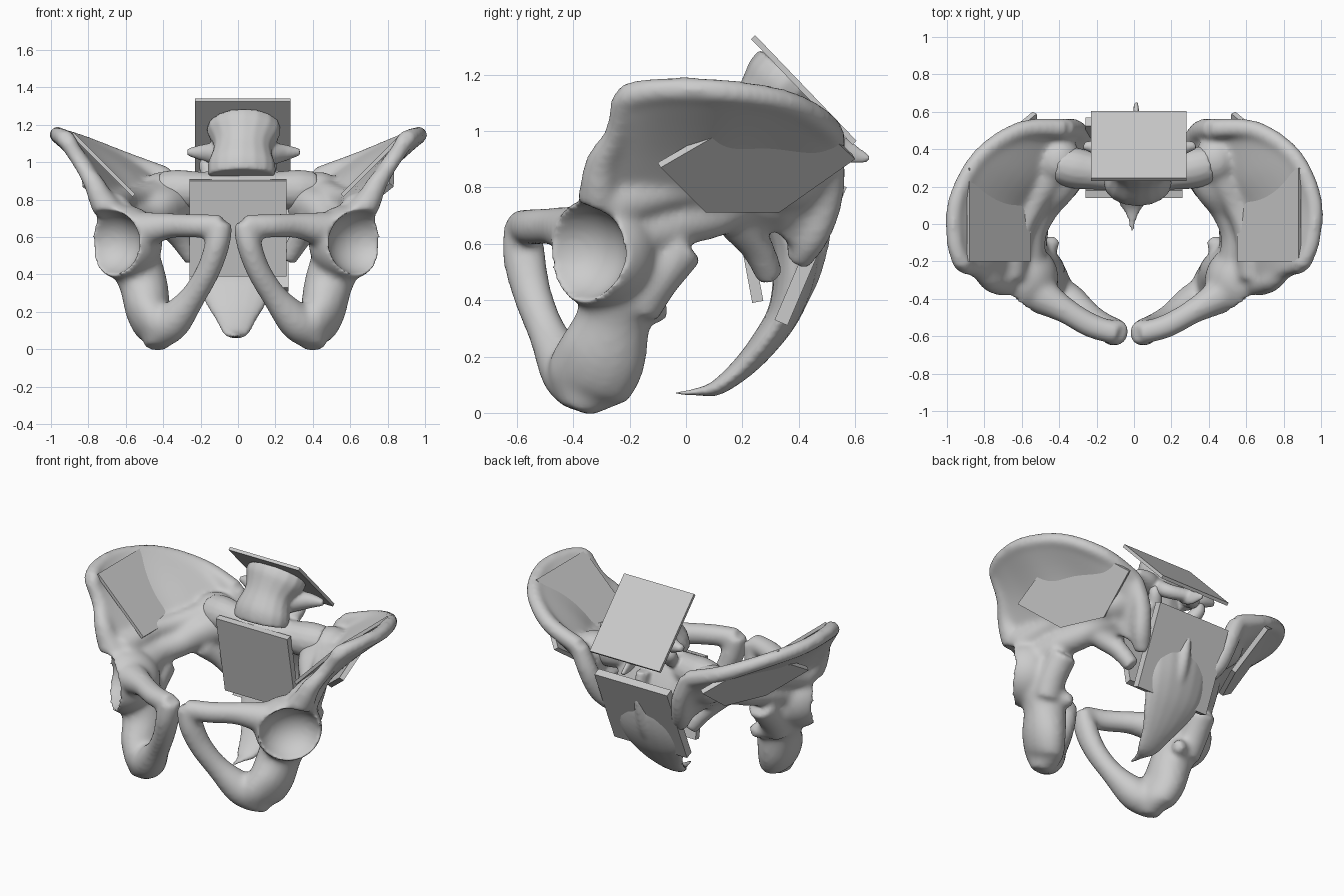
import bpy, bmesh, math
from mathutils import Vector, Matrix

cube = bpy.data.objects.get("Cube")
if cube:
    bpy.data.objects.remove(cube)

bone = bpy.data.materials.new("bone_grey")
bone.use_nodes = True
GREY = (0.6, 0.6, 0.6, 1)
bone.diffuse_color = GREY
bone.node_tree.nodes["Principled BSDF"].inputs["Base Color"].default_value = GREY


def spline(pts, n=6):
    """Smooth curve through points of any dimension."""
    out = []
    for i in range(len(pts) - 1):
        a, b, c, d = (pts[min(max(i + k, 0), len(pts) - 1)] for k in (-1, 0, 1, 2))
        for j in range(n):
            t = j / n
            out.append([q + t / 2 * (r - p + t * (2 * p - 5 * q + 4 * r - s + t * (3 * (q - r) + s - p)))
                        for p, q, r, s in zip(a, b, c, d)])
    return out + [list(pts[-1])]


def tube(bm, pts, side=(1, 0, 0), seg=16):
    """Loft of ellipses; each point is x, y, z, radius along side, other radius."""
    path = spline([p if len(p) == 5 else (*p, p[3]) for p in pts])
    rings = []
    for i, p in enumerate(path):
        tan = Vector(path[min(i + 1, len(path) - 1)][:3]) - Vector(path[max(i - 1, 0)][:3])
        tan.normalize()
        v = tan.cross(Vector(side)).normalized()
        u = v.cross(tan)
        ang = [2 * math.pi * k / seg for k in range(seg)]
        rings.append([bm.verts.new(Vector(p[:3]) + u * p[3] * math.cos(a) + v * p[4] * math.sin(a))
                      for a in ang])
    for a, b in zip(rings, rings[1:]):
        for k in range(seg):
            bm.faces.new((a[k], a[(k + 1) % seg], b[(k + 1) % seg], b[k]))
    bm.faces.new(rings[0][::-1])
    bm.faces.new(rings[-1])


def blob(bm, loc, size):
    m = Matrix.Translation(loc) @ Matrix.Diagonal((*size, 1))
    bmesh.ops.create_uvsphere(bm, u_segments=32, v_segments=20, radius=1, matrix=m)


def sheet(bm, columns, thick):
    """Curved slab through columns of points."""
    rows = [spline(c) for c in columns]
    cols = [spline(r) for r in zip(*rows)]
    sub = bmesh.new()
    grid = [[sub.verts.new(p) for p in c] for c in cols]
    for a, b in zip(grid, grid[1:]):
        for k in range(len(a) - 1):
            sub.faces.new((a[k], a[k + 1], b[k + 1], b[k]))
    sub.normal_update()
    for v in sub.verts:
        v.co -= v.normal * thick / 2
    bmesh.ops.solidify(sub, geom=sub.faces[:], thickness=-thick)
    bmesh.ops.recalc_face_normals(sub, faces=sub.faces[:])
    tmp = bpy.data.meshes.new("slab")
    sub.to_mesh(tmp)
    sub.free()
    bm.from_mesh(tmp)
    bpy.data.meshes.remove(tmp)


def add(name, bm):
    me = bpy.data.meshes.new(name)
    bmesh.ops.recalc_face_normals(bm, faces=bm.faces[:])
    bm.to_mesh(me)
    bm.free()
    me.materials.append(bone)
    ob = bpy.data.objects.new(name, me)
    bpy.context.collection.objects.link(ob)
    return ob


def fuse(ob, voxel, smooth, cutter=None, mirror=False):
    """Melt the overlapping volumes into one smooth skin."""
    m = ob.modifiers.new("fuse", "REMESH")
    m.mode, m.voxel_size = "VOXEL", voxel
    if cutter:
        b = ob.modifiers.new("cut", "BOOLEAN")
        b.operation, b.object = "DIFFERENCE", cutter
        r = ob.modifiers.new("refuse", "REMESH")
        r.mode, r.voxel_size = "VOXEL", voxel
    s = ob.modifiers.new("soften", "SMOOTH")
    s.factor, s.iterations = 0.5, smooth
    if mirror:
        ob.modifiers.new("mirror", "MIRROR").use_mirror_merge = False
    bpy.context.view_layer.update()
    me = bpy.data.meshes.new_from_object(ob.evaluated_get(bpy.context.evaluated_depsgraph_get()))
    ob.modifiers.clear()
    ob.data = me
    me.materials.clear()
    me.materials.append(bone)
    me.shade_smooth()
    if cutter:
        bpy.data.objects.remove(cutter)


# Hip bones: flared wing with a thick crest
crest = [(.905, -.22, 1.12), (.955, -.09, 1.145), (.955, .13, 1.14), (.84, .36, 1.1), (.63, .5, 1.01), (.4, .51, .92)]
middle = [(.8, -.27, .96), (.75, -.1, .93), (.695, .1, .91), (.575, .27, .89), (.44, .41, .83), (.34, .47, .75)]
base = [(.67, -.3, .76), (.57, -.15, .69), (.51, .03, .68), (.44, .15, .68), (.35, .3, .66), (.28, .38, .58)]
bm = bmesh.new()
sheet(bm, list(zip(base, middle, crest)), .08)
crest_size = [.05, .045, .045, .045, .05, .055]
tube(bm, [(*p, r) for p, r in zip(crest, crest_size)], (0, 0, 1))
tube(bm, [(.905, -.215, 1.12, .05), (.83, -.25, .99, .04), (.76, -.3, .89, .055),
          (.71, -.31, .79, .07), (.62, -.3, .65, .1)])
# Rear edge, brim and the buttress above it
tube(bm, [(.4, .51, .92, .055), (.34, .5, .77, .06), (.3, .45, .63, .06), (.25, .39, .54, .05)])
tube(bm, [(.58, -.25, .62, .13), (.555, -.06, .67, .09), (.49, .08, .7, .085),
          (.41, .2, .76, .1), (.35, .33, .77, .12)], (0, 0, 1))
tube(bm, [(.66, -.27, .74, .1), (.61, -.05, .79, .07), (.54, .11, .8, .07), (.45, .27, .82, .09)], (0, 0, 1))
blob(bm, (.42, .34, .83), (.12, .13, .12))
tube(bm, [(.39, .18, .68, .075), (.32, .25, .59, .06), (.25, .3, .48, .05)])
# Pubic bars
tube(bm, [(.06, -.585, .66, .062), (.2, -.545, .66, .065), (.35, -.46, .66, .07), (.52, -.36, .63, .11)], (0, 0, 1))
tube(bm, [(.062, -.58, .68, .062, .065), (.085, -.575, .56, .067, .077), (.135, -.545, .42, .065, .07),
          (.22, -.49, .28, .07), (.33, -.42, .15, .1), (.41, -.37, .1, .1)])
# Sitting bone, rear column and spine
tube(bm, [(.42, -.39, .01, .06, .06), (.42, -.355, .1, .1, .15), (.465, -.3, .2, .12, .16),
          (.495, -.255, .35, .13, .13), (.55, -.25, .5, .14)])
tube(bm, [(.5, -.2, .36, .08), (.46, -.13, .37, .06), (.41, -.085, .35, .035)], (0, 0, 1))
tube(bm, [(.54, -.18, .37, .09), (.55, -.11, .48, .09), (.54, -.01, .6, .09)])
# Hip socket
blob(bm, (.59, -.3, .57), (.2, .2, .2))
socket = bmesh.new()
blob(socket, (.69, -.4, .57), (.195, .195, .175))
cutter = add("socket_cutter", socket)
cutter.hide_render = True
hips = add("hip_bones", bm)
fuse(hips, .014, 12, cutter, True)
hips.data.transform(Matrix(((1, .045, 0, 0), (0, 1, 0, 0), (0, 0, 1, 0), (0, 0, 0, 1))))

# Sacrum with side wings, back ridge and curled tailbone
bm = bmesh.new()
tube(bm, [(.01, .23, .93, .2, .1), (.01, .3, .82, .24, .11), (0, .375, .65, .25, .1), (0, .385, .5, .235, .08),
          (-.01, .35, .36, .21, .06), (-.01, .28, .25, .165, .05), (-.01, .2, .16, .11, .04),
          (-.01, .11, .09, .07, .028), (-.01, .04, .075, .03, .014), (-.01, -.045, .067, .01, .007)])
for s in (-1, 1):
    tube(bm, [(0, .26, .84, .1), (s * .2, .28, .85, .1), (s * .32, .3, .85, .11), (s * .41, .32, .85, .1)], (0, 0, 1))
    tube(bm, [(s * .14, .36, .92, .045), (s * .17, .4, .98, .04), (s * .17, .4, 1.03, .025)])
tube(bm, [(0, .44, .85, .04, .06), (0, .45, .68, .04, .07), (0, .43, .5, .05, .05), (0, .38, .36, .06, .03)])
fuse(add("sacrum", bm), .012, 5)

# Lowest vertebra
bm = bmesh.new()
tube(bm, [(.02, .21, .93, .18, .12), (.02, .23, .99, .18, .13), (.025, .28, 1.08, .155, .12),
          (.03, .338, 1.155, .195, .145), (.03, .371, 1.193, .195, .145)])
for s in (-1, 1):
    tube(bm, [(.03 + s * .1, .34, 1.04, .07), (.03 + s * .2, .4, 1.05, .05), (.03 + s * .3, .42, 1.055, .02)], (0, 0, 1))
    tube(bm, [(.03 + s * .11, .36, 1.06, .05), (.03 + s * .1, .46, .98, .045), (.02, .52, .96, .04)])
tube(bm, [(.02, .48, .98, .03, .05), (.015, .56, .93, .02, .045), (.01, .65, .9, .012, .014)])
fuse(add("lowest_vertebra", bm), .01, 5)


# Flat plates
def plate(name, corners, thick):
    bm = bmesh.new()
    face = bm.faces.new([bm.verts.new(c) for c in corners])
    bm.normal_update()
    n = face.normal.copy()
    new = bmesh.ops.extrude_face_region(bm, geom=[face])["geom"]
    bmesh.ops.translate(bm, vec=-n * thick, verts=[v for v in new if isinstance(v, bmesh.types.BMVert)])
    add(name, bm)


def slab(name, x0, x1, low, high, thick):
    """Plate spanning x0 to x1 between two (y, z) edges."""
    plate(name, [(x0, *low), (x1, *low), (x1, *high), (x0, *high)], thick)


slab("top_plate", -.23, .28, (.605, .965), (.245, 1.34), -.02)
slab("sacrum_front_plate", -.26, .26, (.235, .39), (.14, .9), .04)
slab("sacrum_back_plate", -.26, .27, (.36, .31), (.57, .8), -.05)

outline = [(-.09, .87), (.07, .71), (.33, .71), (.6, .9), (.45, 1.04), (.1, .98)]
for s, side in ((1, "left"), (-1, "right")):
    plate(side + "_outer_wing_plate",
          [(s * (.1 - .455 * y + .795 * z), y, z) for y, z in outline], s * .03)
    plate(side + "_inner_wing_plate",
          [(s * x, y, x + .28) for x, y in ((.55, -.2), (.88, -.2), (.88, .3), (.55, .3))], s * .02)
